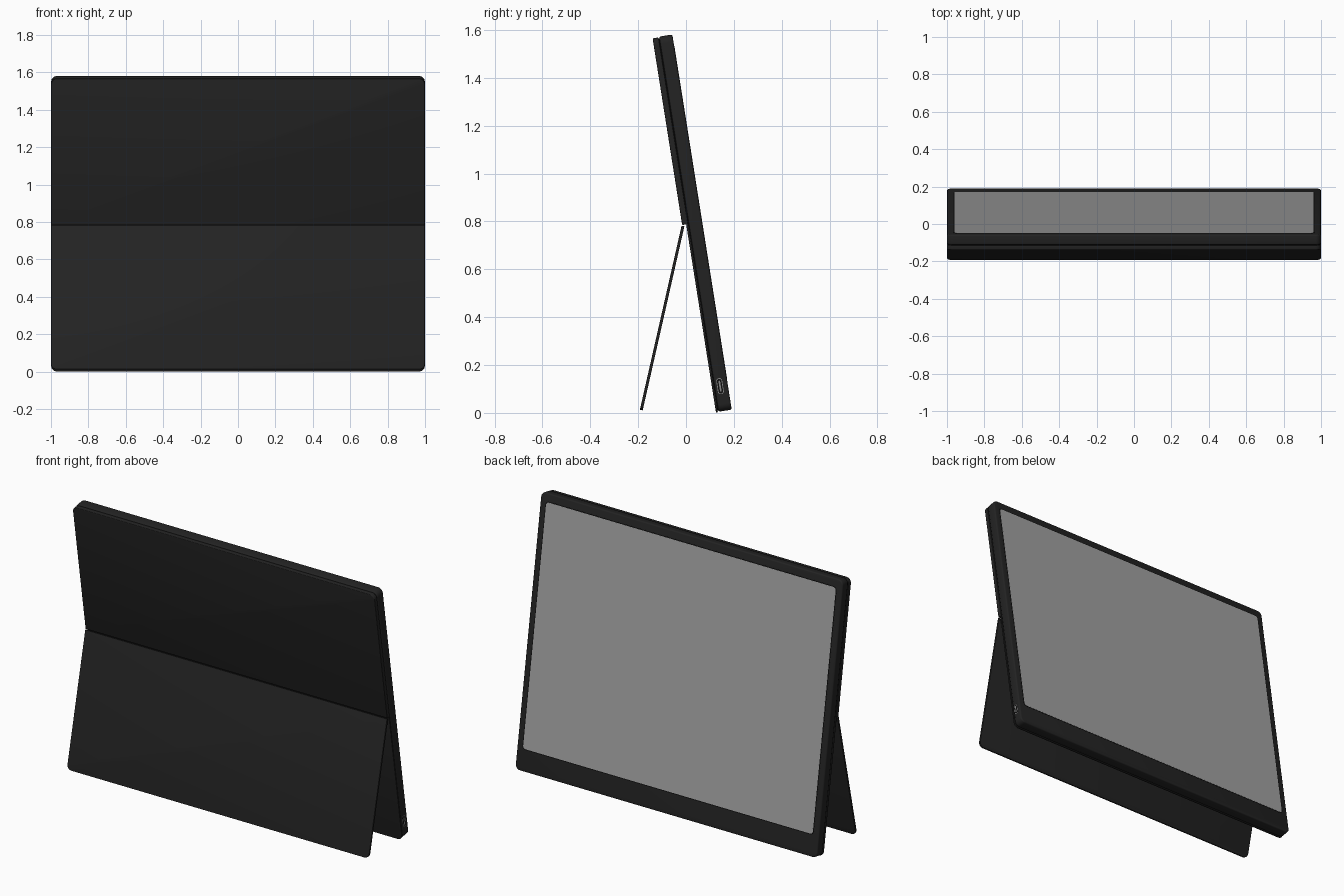
import bpy, bmesh, math
from mathutils import Matrix

if "Cube" in bpy.data.objects:
    bpy.data.objects.remove(bpy.data.objects["Cube"])


def material(name, r, g, b):
    m = bpy.data.materials.new(name)
    m.diffuse_color = (r, g, b, 1)
    m.use_nodes = True
    m.node_tree.nodes["Principled BSDF"].inputs["Base Color"].default_value = m.diffuse_color
    return m


CASE = material("charcoal case", 0.0165, 0.0165, 0.0165)
GAP = material("black gap", 0.004, 0.004, 0.004)
GLASS = material("grey screen", 0.36, 0.36, 0.36)
METAL = material("port metal", 0.25, 0.25, 0.25)

# Tablet leans back 9 degrees, its stand leans the other way
TABLET = Matrix.Rotation(math.radians(9), 4, 'X')
STAND = Matrix.Translation((0, -0.187, 0.0115)) @ Matrix.Rotation(math.radians(-12.77), 4, 'X')


def rounded(a0, a1, b0, b1, r_low, r_high, n=6):
    """Rectangle outline with separate radii for lower and upper corners."""
    corners = [(a1, b0, -1, 1, r_low, -90), (a1, b1, -1, -1, r_high, 0),
               (a0, b1, 1, -1, r_high, 90), (a0, b0, 1, 1, r_low, 180)]
    pts = []
    for a, b, sa, sb, r, start in corners:
        steps = n if r > 0 else 0
        for i in range(steps + 1):
            t = math.radians(start + 90 * i / max(steps, 1))
            pts.append((a + sa * r + r * math.cos(t), b + sb * r + r * math.sin(t)))
    return pts


def slab(name, outline, d0, d1, mat, frame, bevel=0.0, axis='y'):
    """Extrude an outline from depth d0 to d1 and soften both rims."""
    place = (lambda a, b, d: (a, d, b)) if axis == 'y' else (lambda a, b, d: (d, a, b))
    bm = bmesh.new()
    low = [bm.verts.new(place(a, b, d0)) for a, b in outline]
    high = [bm.verts.new(place(a, b, d1)) for a, b in outline]
    caps = [bm.faces.new(low), bm.faces.new(high)]
    n = len(outline)
    for i in range(n):
        j = (i + 1) % n
        bm.faces.new((low[i], low[j], high[j], high[i]))
    bmesh.ops.recalc_face_normals(bm, faces=bm.faces[:])
    if bevel:
        rims = list({e for f in caps for e in f.edges})
        bmesh.ops.bevel(bm, geom=rims, offset=bevel, segments=3, profile=0.5, affect='EDGES')
    me = bpy.data.meshes.new(name)
    bm.to_mesh(me)
    bm.free()
    me.materials.append(mat)
    ob = bpy.data.objects.new(name, me)
    bpy.context.collection.objects.link(ob)
    ob.matrix_world = frame
    bpy.ops.object.select_all(action='DESELECT')
    ob.select_set(True)
    bpy.context.view_layer.objects.active = ob
    bpy.ops.object.shade_smooth_by_angle(angle=math.radians(35))
    return ob


W = 0.999
BOTTOM, HINGE, TOP = -0.0165, 0.778, 1.571

# Main frame, thin seam behind it and the rear shell
slab("main_frame", rounded(-W, W, BOTTOM, TOP, 0.03, 0.03), 0.135, 0.191, CASE, TABLET, 0.008)
slab("seam", rounded(-W + 0.005, W - 0.005, BOTTOM + 0.005, TOP - 0.007, 0.026, 0.026),
     0.130, 0.137, GAP, TABLET)
slab("lower_rear_shell", rounded(-W, W, BOTTOM - 0.002, HINGE, 0.03, 0), 0.124, 0.132, CASE, TABLET, 0.002)
slab("upper_rear_plate", rounded(-W, W, HINGE, TOP - 0.003, 0, 0.03), 0.107, 0.132, CASE, TABLET, 0.004)

# Screen with a thin dark border
slab("screen_border", rounded(-0.964, 0.964, 0.107, 1.526, 0.022, 0.022), 0.188, 0.1914, GAP, TABLET)
slab("screen", rounded(-0.959, 0.959, 0.112, 1.521, 0.018, 0.018), 0.188, 0.1920, GLASS, TABLET)

# Folding stand
slab("kickstand", rounded(-W, W, 0, 0.789, 0.03, 0), -0.006, 0.006, CASE, STAND, 0.002)

# Charging port on the right side: rim, opening and tongue
for name, half_w, half_h, depth, mat in (("port_rim", 0.0125, 0.034, 0.9996, METAL),
                                         ("port_opening", 0.0095, 0.031, 1.0002, GAP),
                                         ("port_tongue", 0.0035, 0.023, 1.0008, METAL)):
    slab(name, rounded(0.158 - half_w, 0.158 + half_w, 0.088 - half_h, 0.088 + half_h,
                       half_w * 0.95, half_w * 0.95), 0.994, depth, mat, TABLET, axis='x')
